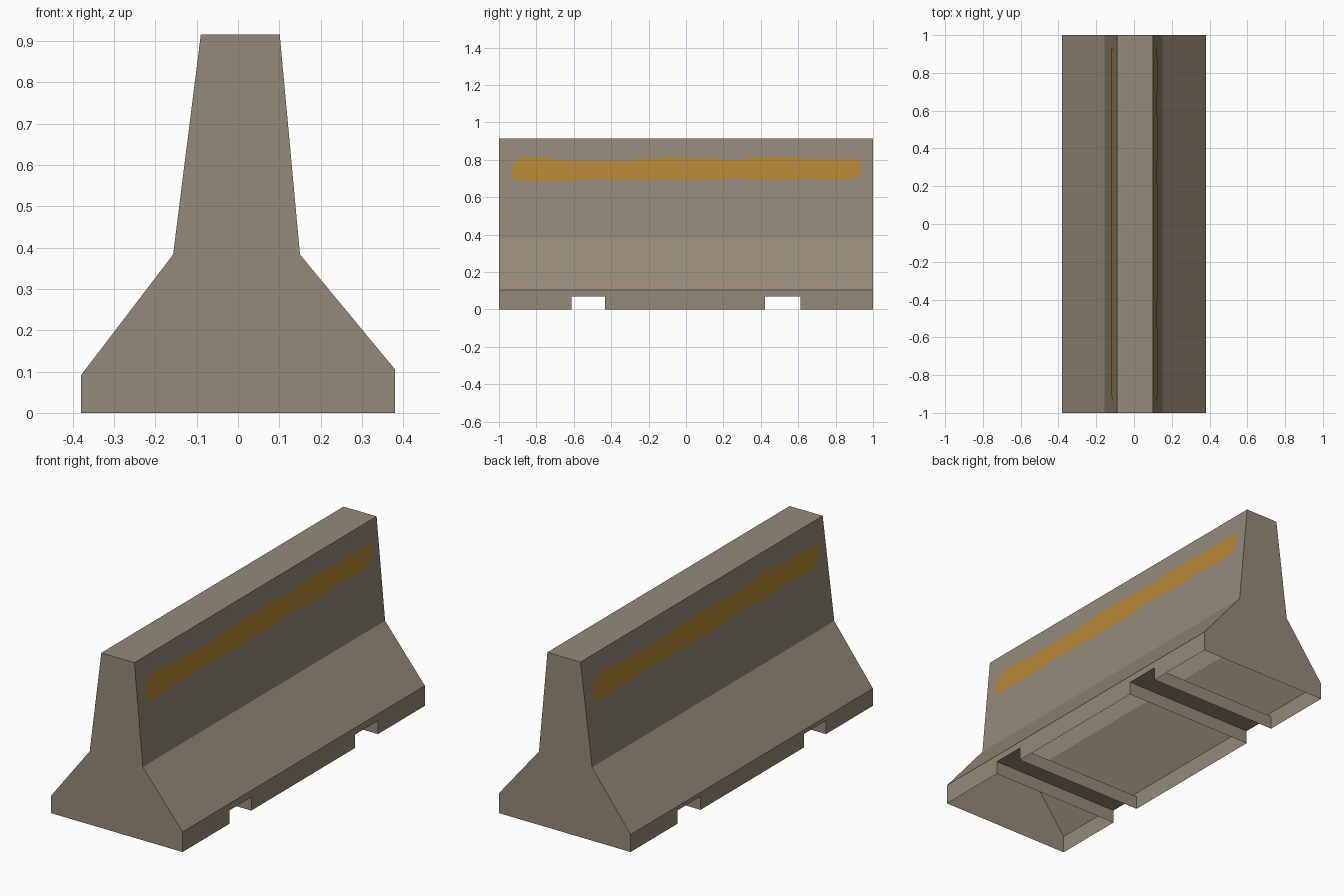
import bpy, bmesh

if "Cube" in bpy.data.objects:
    bpy.data.objects.remove(bpy.data.objects["Cube"])

def material(name, rgb):
    m = bpy.data.materials.new(name)
    m.diffuse_color = (*rgb, 1)
    m.use_nodes = True
    m.node_tree.nodes["Principled BSDF"].inputs["Base Color"].default_value = m.diffuse_color
    return m

concrete = material("concrete_grey", (0.296, 0.254, 0.191))
paint = material("worn_yellow_paint", (0.462, 0.25, 0.036))

def make_object(name, bm, mat=None):
    mesh = bpy.data.meshes.new(name)
    bm.to_mesh(mesh)
    bm.free()
    ob = bpy.data.objects.new(name, mesh)
    bpy.context.collection.objects.link(ob)
    if mat:
        mesh.materials.append(mat)
    return ob

def box(name, lo, hi):
    bm = bmesh.new()
    bmesh.ops.create_cube(bm, size=1)
    for v in bm.verts:
        v.co = [(a + b) / 2 + c * (b - a) for a, b, c in zip(lo, hi, v.co)]
    return make_object(name, bm)

# Barrier body: cross-section extruded along y
WAIST_Z, TOP_Z = 0.383, 0.915
profile = [(-0.38, 0), (0.38, 0), (0.38, 0.105), (0.15, WAIST_Z),
           (0.101, TOP_Z), (-0.09, TOP_Z), (-0.157, WAIST_Z), (-0.38, 0.091)]
bm = bmesh.new()
face = bm.faces.new([bm.verts.new((x, -1, z)) for x, z in profile])
ext = bmesh.ops.extrude_face_region(bm, geom=[face])
for v in ext["geom"]:
    if isinstance(v, bmesh.types.BMVert):
        v.co.y = 1
bmesh.ops.recalc_face_normals(bm, faces=bm.faces)
body = make_object("barrier_body", bm, concrete)

# Forklift channels through the foot
for y0, y1 in ((-0.613, -0.433), (0.423, 0.613)):
    cutter = box("channel_cutter", (-0.6, y0, -0.2), (0.6, y1, 0.07))
    cutter.hide_render = True
    mod = body.modifiers.new("channel", "BOOLEAN")
    mod.operation = "DIFFERENCE"
    mod.solver = "EXACT"
    mod.object = cutter
    bpy.context.view_layer.objects.active = body
    bpy.ops.object.modifier_apply(modifier=mod.name)
    bpy.data.objects.remove(cutter)

# The shell is open underneath
bm = bmesh.new()
bm.from_mesh(body.data)
under = [f for f in bm.faces if max(v.co.z for v in f.verts) < 0.001]
bmesh.ops.delete(bm, geom=under, context="FACES")
for f in bm.faces:
    f.smooth = False
    f.material_index = 0
bm.to_mesh(body.data)
bm.free()

# Ragged painted stripe on each upper wall, (y, z) outline
lower = [(-0.933, 0.705), (-0.90, 0.688), (-0.60, 0.687), (-0.55, 0.697), (-0.41, 0.697),
         (-0.38, 0.687), (-0.25, 0.697), (-0.19, 0.684), (-0.15, 0.693), (0.07, 0.688),
         (0.29, 0.702), (0.37, 0.693), (0.47, 0.688), (0.62, 0.702), (0.77, 0.692),
         (0.90, 0.698), (0.925, 0.72)]
upper = [(0.938, 0.785), (0.93, 0.803), (0.61, 0.805), (0.58, 0.815), (0.34, 0.81),
         (0.31, 0.80), (0.18, 0.80), (0.15, 0.812), (0.10, 0.806), (-0.11, 0.814),
         (-0.14, 0.805), (-0.27, 0.805), (-0.28, 0.795), (-0.40, 0.795), (-0.71, 0.80),
         (-0.73, 0.811), (-0.86, 0.813), (-0.91, 0.80), (-0.933, 0.775)]

def stripe(name, side, x_waist, x_top):
    bm = bmesh.new()
    verts = []
    for y, z in lower + upper:
        t = (z - WAIST_Z) / (TOP_Z - WAIST_Z)
        x = x_waist + (x_top - x_waist) * t + 0.002
        verts.append(bm.verts.new((side * x, side * y, z)))
    bmesh.ops.triangulate(bm, faces=[bm.faces.new(verts)])
    return make_object(name, bm, paint)

stripe("right_stripe", 1, 0.15, 0.101)
stripe("left_stripe", -1, 0.157, 0.09)
